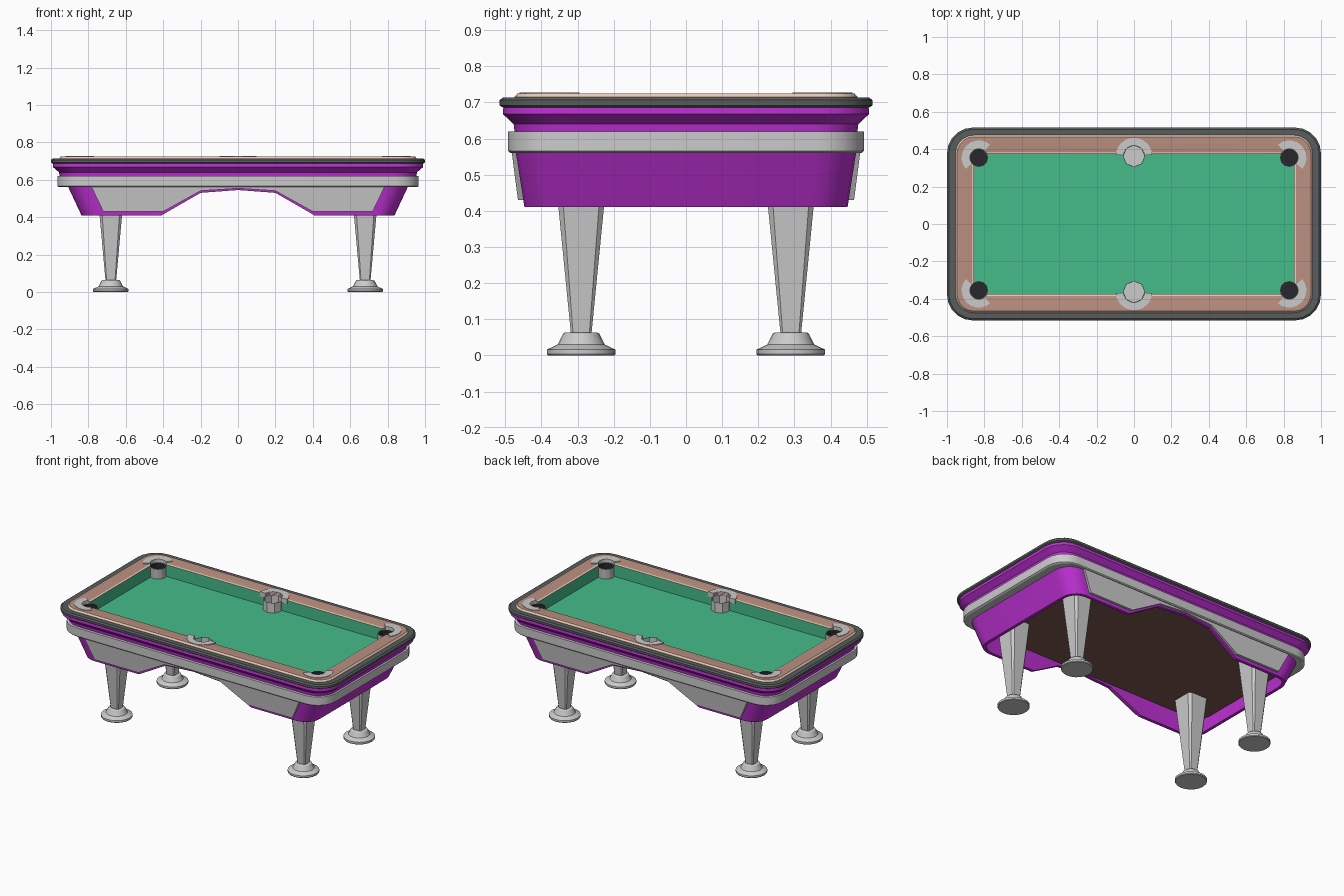
import bpy, bmesh
from math import sin, cos, pi, radians

if "Cube" in bpy.data.objects:
    bpy.data.objects.remove(bpy.data.objects["Cube"])


def material(name, rgb):
    m = bpy.data.materials.new(name)
    m.diffuse_color = (*rgb, 1)
    m.use_nodes = True
    m.node_tree.nodes["Principled BSDF"].inputs["Base Color"].default_value = m.diffuse_color
    return m


PURPLE = material("purple", (0.52, 0.03, 0.66))
BLACK = material("black", (0.02, 0.02, 0.025))
DARK = material("dark_trim", (0.1, 0.11, 0.11))
GREEN = material("felt_green", (0.06, 0.5, 0.25))
BROWN = material("wood", (0.5, 0.28, 0.22))
LIGHT = material("light_wood", (0.85, 0.6, 0.48))
UNDER = material("underside_brown", (0.2, 0.1, 0.08))


def finish(bm, name, mats):
    bmesh.ops.remove_doubles(bm, verts=bm.verts, dist=1e-5)
    bmesh.ops.recalc_face_normals(bm, faces=bm.faces)
    me = bpy.data.meshes.new(name)
    bm.to_mesh(me)
    bm.free()
    for m in mats:
        me.materials.append(m)
    ob = bpy.data.objects.new(name, me)
    bpy.context.collection.objects.link(ob)
    return ob


def rounded_rect(hx, hy, r, n, cx=0, cy=0):
    pts = []
    for i, (sx, sy) in enumerate(((1, 1), (-1, 1), (-1, -1), (1, -1))):
        for k in range(n + 1):
            a = (i + k / n) * pi / 2
            pts.append((cx + sx * (hx - r) + r * cos(a), cy + sy * (hy - r) + r * sin(a)))
    return pts


def loft(name, sections, mats=(), n=5, at=(0, 0), ring=False, bands=None, bm=None):
    """Skin rounded rectangles (half x, half y, radius, z); ring joins last to first."""
    own = bm is None
    bm = bm or bmesh.new()
    loops = [[bm.verts.new((x, y, z)) for x, y in rounded_rect(hx, hy, r, n, *at)]
             for hx, hy, r, z in sections]
    c = len(loops[0])
    pairs = list(zip(loops, loops[1:] + loops[:1]))
    for i, (a, b) in enumerate(pairs if ring else pairs[:-1]):
        for k in range(c):
            f = bm.faces.new((a[k], a[(k + 1) % c], b[(k + 1) % c], b[k]))
            f.material_index = bands[i] if bands else 0
    if not ring:
        bm.faces.new(loops[0])
        f = bm.faces.new(loops[-1])
        f.material_index = bands[-1] if bands else 0
    return finish(bm, name, mats) if own else None


def prism(name, bottom, top, mats=()):
    """Solid between two matching outlines of 3D points."""
    bm = bmesh.new()
    a, b = [[bm.verts.new(p) for p in o] for o in (bottom, top)]
    bm.faces.new(a)
    bm.faces.new(b)
    for i in range(len(a)):
        j = (i + 1) % len(a)
        bm.faces.new((a[i], a[j], b[j], b[i]))
    return finish(bm, name, mats)


def cut(ob, cutter):
    cutter.hide_render = True
    cutter.hide_viewport = True
    m = ob.modifiers.new("cut", "BOOLEAN")
    m.operation, m.solver, m.object = "DIFFERENCE", "EXACT", cutter


def disc(r, z):
    return (r, r, r, z)


# Upper body: purple moulding, dark rim, grey band
loft("purple_moulding", [(.99, .505, .135, .69), (.99, .507, .135, .668), (.957, .477, .12, .64),
                         (.952, .473, .12, .61), (.93, .445, .1, .61), (.93, .445, .1, .69)],
     [PURPLE], ring=True)
loft("dark_rim", [(.99, .507, .135, .686), (1, .516, .14, .692), (1, .516, .14, .706),
                  (.99, .506, .13, .714), (.945, .465, .1, .714), (.945, .465, .1, .686)],
     [DARK], ring=True)
loft("grey_band", [(.957, .487, .13, .56), (.966, .492, .13, .566), (.966, .492, .13, .62)])

# Playing surface and wooden rail with green cushion wall
loft("felt", [(.88, .4, .03, .622), (.88, .4, .03, .64)], [GREEN])
rail = loft("wood_rail", [(.955, .475, .1, .7), (.955, .475, .1, .715), (.946, .466, .09, .725),
                          (.93, .45, .08, .725), (.865, .385, .015, .72), (.855, .375, .01, .717),
                          (.855, .375, .01, .636), (.915, .435, .06, .636), (.915, .435, .06, .7)],
            [BROWN, LIGHT, GREEN], ring=True, bands=[1, 1, 0, 0, 1, 2, 2, 0, 0])

# Pockets: cup plus collar facing outwards
pockets = [(0, s * .363, .06, .098, s * 90, 86, 2) for s in (1, -1)]
pockets += [(sx * .83, sy * .355, .05, .092, 90 * sy - 45 * sx * sy, 86, 3)
            for sx in (1, -1) for sy in (1, -1)]
cutters = bmesh.new()
for x, y, r, outer, facing, spread, n in pockets:
    kind = "side_pocket" if x == 0 else "corner_pocket"
    loft(None, [disc(r - .001, .6), disc(r - .001, .76)], n=n, at=(x, y), bm=cutters)
    loft(kind + "_cup", [disc(r, .63), disc(r, .705), disc(r - .004, .705), disc(r - .004, .645)],
         [] if x == 0 else [DARK, BLACK] and [material("cup_grey", (.5, .5, .5)), BLACK],
         n=n, at=(x, y), bands=[0, 0, 0 if x == 0 else 1, 0 if x == 0 else 1])
    angles = [radians(facing - spread + 2 * spread * k / 10) for k in range(11)]
    outline = [(x + outer * cos(a), y + outer * sin(a)) for a in angles]
    outline += [(x + (r - .003) * cos(a), y + (r - .003) * sin(a)) for a in reversed(angles)]
    prism(kind + "_collar", [(*p, .695) for p in outline], [(*p, .727) for p in outline])
cut(rail, finish(cutters, "pocket_cutter", []))

# Lower skirt with arched sides
skirt = loft("skirt", [(.912, .472, .11, .57), (.837, .447, .1, .41),
                       (.817, .427, .08, .41), (.892, .452, .09, .57)], [PURPLE], ring=True)
arch = [(-.42, .402), (-.4, .415), (-.2, .53), (0, .545), (.2, .53), (.4, .415), (.42, .402)]
cut(skirt, prism("arch_cutter", [(x, -.7, z) for x, z in arch], [(x, .7, z) for x, z in arch]))
loft("underside", [(.89, .455, .09, .551), (.89, .455, .09, .6)], [UNDER])

# Grey side panels following the arch
half = [(.785, .565), (.72, .43), (.4, .43), (.2, .541)]
panel = half + [(0, .554)] + [(-x, z) for x, z in reversed(half)]
for s, side in ((-1, "front"), (1, "back")):
    prism(side + "_panel", [(x, s * (.465 + (z - .43) * .13), z) for x, z in panel],
          [(x, s * (.44 + (z - .43) * .13), z) for x, z in panel])

# Tapered legs with turned feet
for sx in (1, -1):
    for sy in (1, -1):
        at = (sx * .68, sy * .29)
        loft("leg", [(.028, .028, .006, .055), (.06, .063, .014, .41), (.073, .077, .017, .56)],
             n=1, at=at)
        loft("foot", [disc(.092, 0), disc(.095, .004), disc(.095, .016), disc(.065, .03),
                      disc(.05, .06), disc(.045, .063)], at=at)

# Smooth rounded corners, keep hard edges
for ob in bpy.data.objects:
    if not ob.hide_render:
        bpy.ops.object.select_all(action="DESELECT")
        ob.select_set(True)
        bpy.context.view_layer.objects.active = ob
        bpy.ops.object.shade_smooth_by_angle(angle=radians(25))
